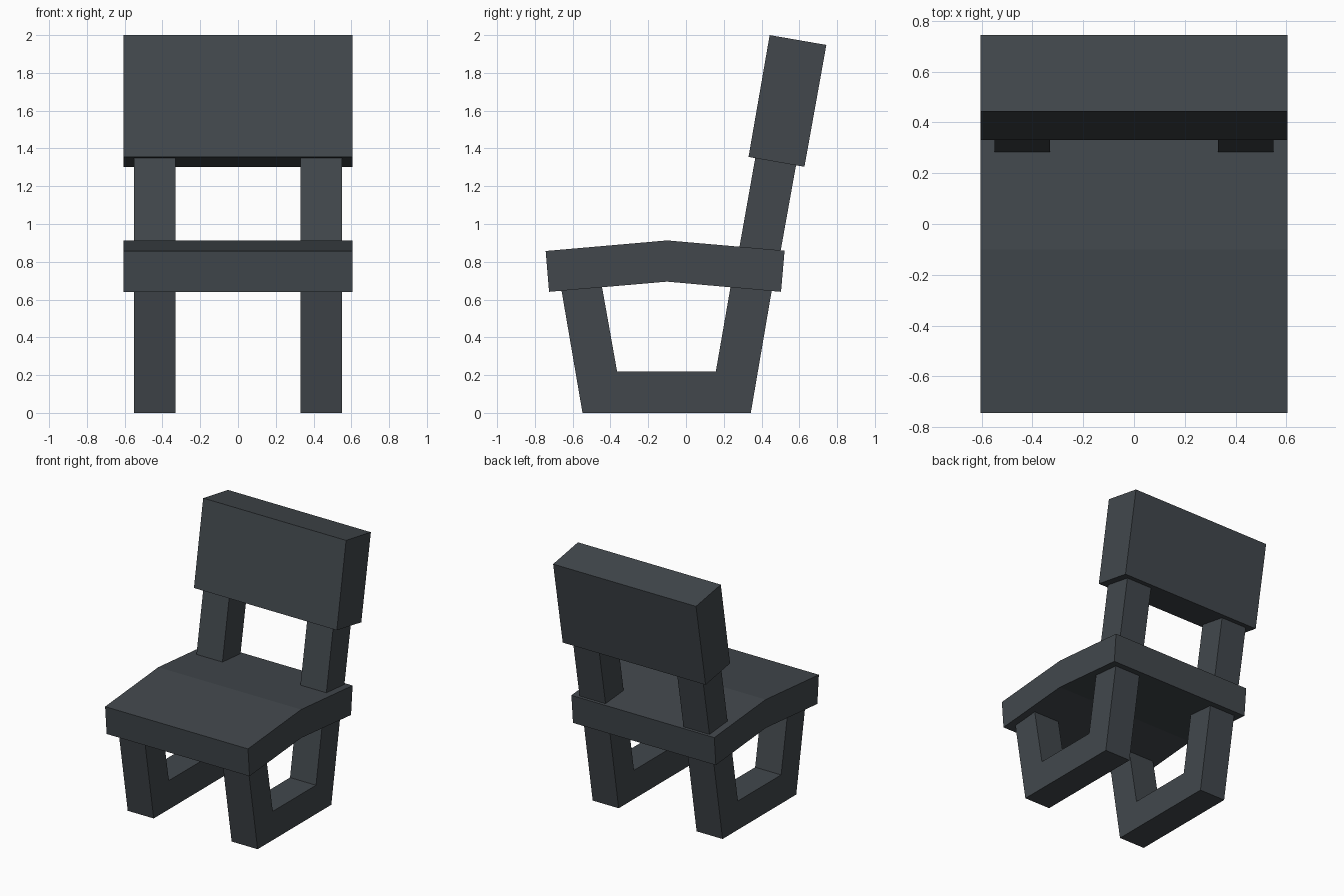
import bpy, bmesh

if "Cube" in bpy.data.objects:
    bpy.data.objects.remove(bpy.data.objects["Cube"])

slate = bpy.data.materials.new("dark_slate")
slate.diffuse_color = (0.054, 0.064, 0.073, 1)
slate.use_nodes = True
slate.node_tree.nodes["Principled BSDF"].inputs["Base Color"].default_value = slate.diffuse_color


def extrude_profile(name, profile, x0, x1):
    """Extrude a (y, z) side profile from x0 to x1."""
    bm = bmesh.new()
    face = bm.faces.new([bm.verts.new((x0, y, z)) for y, z in profile])
    ext = bmesh.ops.extrude_face_region(bm, geom=[face])
    moved = [v for v in ext["geom"] if isinstance(v, bmesh.types.BMVert)]
    bmesh.ops.translate(bm, verts=moved, vec=(x1 - x0, 0, 0))
    bmesh.ops.recalc_face_normals(bm, faces=bm.faces)
    mesh = bpy.data.meshes.new(name)
    bm.to_mesh(mesh)
    bm.free()
    mesh.materials.append(slate)
    obj = bpy.data.objects.new(name, mesh)
    bpy.context.collection.objects.link(obj)
    return obj


# Full-width seat with a ridge, and the tilted backrest
extrude_profile("seat", [(-0.743, 0.857), (-0.10, 0.913), (0.522, 0.859),
                         (0.503, 0.641), (-0.10, 0.695), (-0.725, 0.641)],
                -0.605, 0.605)
extrude_profile("backrest", [(0.443, 2.0), (0.743, 1.948),
                             (0.627, 1.303), (0.331, 1.355)], -0.605, 0.605)

# Paired leg frames and backrest posts
for side, x0, x1 in (("left", -0.55, -0.33), ("right", 0.33, 0.55)):
    extrude_profile(side + "_leg_frame",
                    [(-0.661, 0.66), (-0.548, 0), (0.343, 0), (0.456, 0.66),
                     (0.238, 0.68), (0.158, 0.22), (-0.365, 0.22), (-0.447, 0.68)],
                    x0, x1)
    extrude_profile(side + "_back_post",
                    [(0.278, 0.85), (0.496, 0.83), (0.585, 1.325), (0.369, 1.363)],
                    x0, x1)
